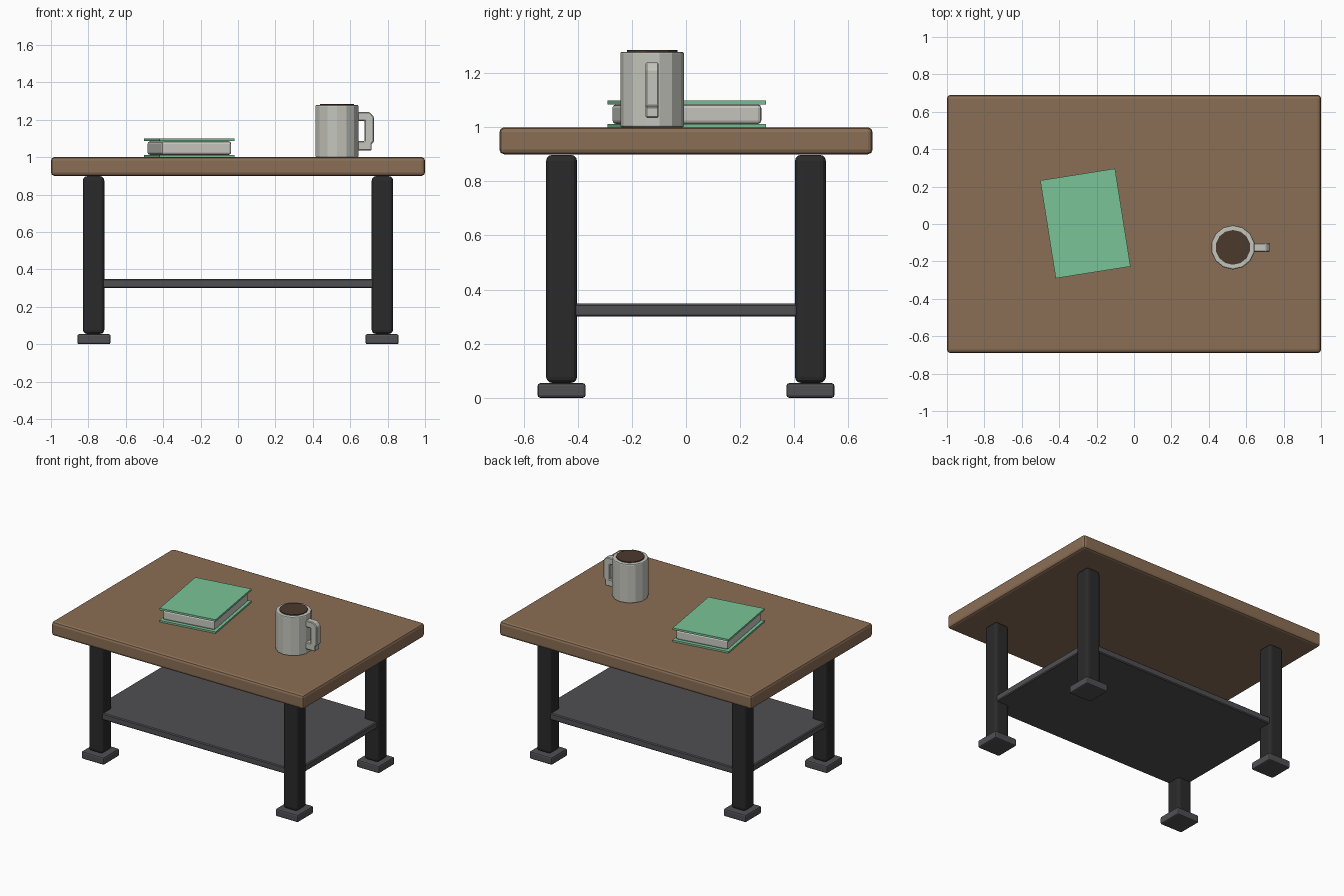
import bpy, bmesh, math
from mathutils import Matrix

if "Cube" in bpy.data.objects:
    bpy.data.objects.remove(bpy.data.objects["Cube"])


def material(name, r, g, b):
    lin = [((c / 255 + 0.055) / 1.055) ** 2.4 for c in (r, g, b)]
    m = bpy.data.materials.new(name)
    m.diffuse_color = (*lin, 1)
    m.use_nodes = True
    m.node_tree.nodes["Principled BSDF"].inputs["Base Color"].default_value = m.diffuse_color
    return m


WOOD = material("brown wood", 139, 110, 85)
BLACK = material("black metal", 42, 42, 42)
GREY = material("dark grey metal", 80, 79, 82)
GREEN = material("green cover", 122, 196, 150)
PAPER = material("paper", 202, 201, 194)
CERAMIC = material("grey ceramic", 196, 197, 188)
COFFEE = material("coffee", 76, 58, 44)


def finish(name, bm, mat, bevel=0, segments=2):
    bmesh.ops.recalc_face_normals(bm, faces=bm.faces)
    mesh = bpy.data.meshes.new(name)
    bm.to_mesh(mesh)
    bm.free()
    mesh.materials.append(mat)
    obj = bpy.data.objects.new(name, mesh)
    bpy.context.collection.objects.link(obj)
    if bevel:
        mod = obj.modifiers.new("bevel", "BEVEL")
        mod.width, mod.segments = bevel, segments
        mod.limit_method, mod.angle_limit = "ANGLE", math.radians(40)
    return obj


def box(name, mat, cx, cy, sx, sy, z0, z1, bevel=0, segments=2, turn=0):
    bm = bmesh.new()
    bmesh.ops.create_cube(bm, size=1, matrix=Matrix.Diagonal((sx, sy, z1 - z0, 1)))
    obj = finish(name, bm, mat, bevel, segments)
    obj.location = (cx, cy, (z0 + z1) / 2)
    obj.rotation_euler.z = math.radians(turn)
    return obj


def cylinder(name, mat, cx, cy, r, z0, z1, sides, bevel=0):
    bm = bmesh.new()
    bmesh.ops.create_cone(bm, cap_ends=True, segments=sides, radius1=r, radius2=r, depth=z1 - z0)
    obj = finish(name, bm, mat, bevel)
    obj.location = (cx, cy, (z0 + z1) / 2)
    return obj


# Table top and lower shelf (shelf corners run into the legs)
box("table_top", WOOD, 0, 0, 2, 1.38, 0.9, 1.0, 0.018)
box("lower_shelf", GREY, 0, 0, 1.636, 1.016, 0.3, 0.348, 0.006, 1)

# Four legs with feet
for sx, side in ((-1, "left"), (1, "right")):
    for sy, end in ((-1, "front"), (1, "back")):
        box(f"{end}_{side}_leg", BLACK, sx * 0.772, sy * 0.46, 0.114, 0.114, 0.055, 0.898, 0.022, 3)
        box(f"{end}_{side}_foot", GREY, sx * 0.77, sy * 0.46, 0.178, 0.178, 0, 0.054, 0.01)

# Book: two covers around a page block
BX, BY, TURN = -0.26, 0.003, -0
TURN = 9
box("book_bottom_cover", GREEN, BX, BY, 0.405, 0.53, 1.0, 1.012, turn=TURN)
box("book_pages", PAPER, BX, BY, 0.378, 0.502, 1.012, 1.085, 0.014, turn=TURN)
box("book_top_cover", GREEN, BX, BY, 0.405, 0.53, 1.085, 1.099, turn=TURN)

# Mug and drink
MX, MY = 0.529, -0.125
cylinder("mug_body", CERAMIC, MX, MY, 0.118, 1.0, 1.279, 14, 0.007)
cylinder("mug_drink", COFFEE, MX, MY, 0.093, 1.265, 1.285, 14)

# Handle: C-shaped profile extruded sideways
profile = [(.63, 1.24), (.705, 1.24), (.727, 1.215), (.727, 1.08), (.715, 1.075), (.715, 1.035),
           (.63, 1.035), (.63, 1.085), (.677, 1.085), (.677, 1.193), (.63, 1.193)]
bm = bmesh.new()
face = bm.faces.new([bm.verts.new((x, MY - 0.024, z)) for x, z in profile])
ext = bmesh.ops.extrude_face_region(bm, geom=[face])
moved = [v for v in ext["geom"] if isinstance(v, bmesh.types.BMVert)]
bmesh.ops.translate(bm, verts=moved, vec=(0, 0.048, 0))
if not any(f.normal.y < 0 and len(f.verts) == len(profile) and f.calc_center_median().y < MY - 0.02 for f in bm.faces):
    low = [v for v in bm.verts if v.co.y < MY]
    if not any(all(v in low for v in f.verts) for f in bm.faces):
        bmesh.ops.contextual_create(bm, geom=low)
finish("mug_handle", bm, CERAMIC, 0.005, 1)
